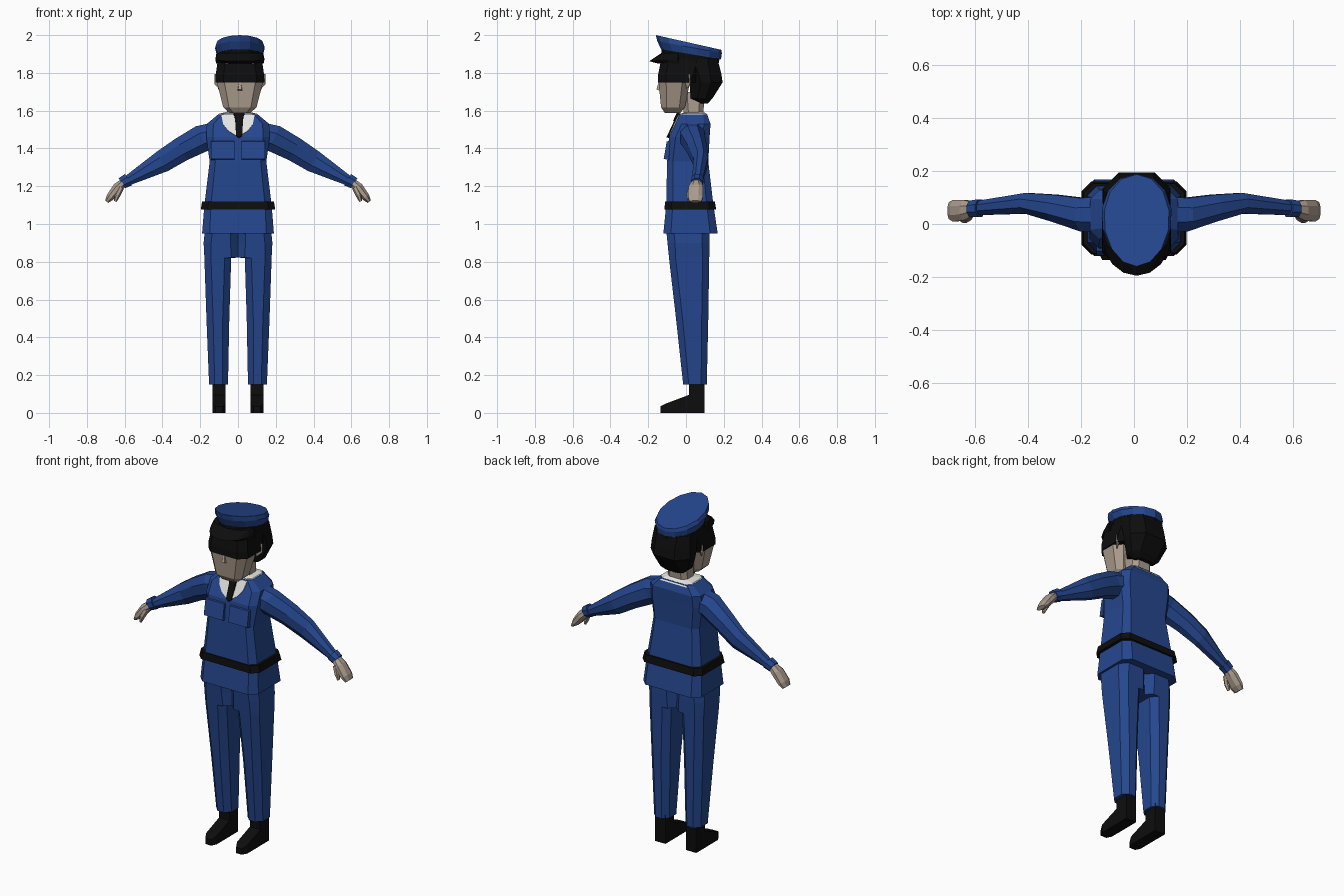
import bpy, bmesh, math
from mathutils import Vector


def material(name, rgb):
    m = bpy.data.materials.new(name)
    m.diffuse_color = (*rgb, 1)
    return m


BLUE = material("uniform_blue", (0.018, 0.062, 0.27))
BLACK = material("black", (0.004, 0.004, 0.004))
SKIN = material("skin", (0.41, 0.33, 0.265))
WHITE = material("shirt_white", (0.78, 0.78, 0.76))


def finish(name, bm, mat):
    bmesh.ops.recalc_face_normals(bm, faces=bm.faces)
    me = bpy.data.meshes.new(name)
    bm.to_mesh(me)
    bm.free()
    me.materials.append(mat)
    ob = bpy.data.objects.new(name, me)
    bpy.context.collection.objects.link(ob)
    return ob


def loft(name, rings, mat, side=1):
    """Skin a list of equal-length point rings and cap both ends."""
    bm = bmesh.new()
    vs = [[bm.verts.new((p[0] * side, p[1], p[2])) for p in r] for r in rings]
    n = len(vs[0])
    for a, b in zip(vs, vs[1:]):
        for i in range(n):
            j = (i + 1) % n
            bm.faces.new((a[i], a[j], b[j], b[i]))
    bm.faces.new(vs[0])
    bm.faces.new(vs[-1])
    return finish(name, bm, mat)


def hull(name, pts, mat, side=1):
    bm = bmesh.new()
    for p in pts:
        bm.verts.new((p[0] * side, p[1], p[2]))
    res = bmesh.ops.convex_hull(bm, input=bm.verts)
    junk = {v for v in res["geom_interior"] if isinstance(v, bmesh.types.BMVert)}
    bmesh.ops.delete(bm, geom=list(junk), context='VERTS')
    bmesh.ops.dissolve_limit(bm, angle_limit=0.02, verts=bm.verts, edges=bm.edges)
    return finish(name, bm, mat)


def box_ring(z, x0, x1, y0, y1, c):
    """Rectangle with chamfered corners at height z."""
    return [(x0 + c, y0, z), (x1 - c, y0, z), (x1, y0 + c, z), (x1, y1 - c, z),
            (x1 - c, y1, z), (x0 + c, y1, z), (x0, y1 - c, z), (x0, y0 + c, z)]


def body_ring(z, hw, y0, y1, c, cx=0.0):
    return box_ring(z, cx - hw, cx + hw, y0, y1, c)


def oval_ring(rx, y0, y1, z0, z1, n=14, cx=0.01):
    """Tilted oval: height z0 at the front y0, z1 at the back y1."""
    out = []
    for i in range(n):
        a = 2 * math.pi * i / n
        t = 0.5 - 0.5 * math.cos(a)
        out.append((cx + rx * math.sin(a) * (0.93 + 0.1 * t), y0 + (y1 - y0) * t, z0 + (z1 - z0) * t))
    return out


def limb_ring(x, y, z, h, w, slope, n=8):
    """Ring across a limb that drops outward at the given angle."""
    a = math.radians(slope)
    up = Vector((math.sin(a), 0, math.cos(a)))
    c = Vector((x, y, z))
    return [c + up * h * math.sin(t) + Vector((0, w * math.cos(t), 0))
            for t in (2 * math.pi * (i + 0.5) / n for i in range(n))]


# Jacket and belt
loft("jacket", [body_ring(0.95, 0.19, -0.12, 0.168, 0.04),
                body_ring(1.10, 0.178, -0.105, 0.145, 0.035),
                body_ring(1.33, 0.15, -0.10, 0.118, 0.03),
                body_ring(1.46, 0.168, -0.09, 0.125, 0.035),
                body_ring(1.53, 0.165, -0.0573, 0.13, 0.035),
                body_ring(1.58, 0.105, -0.034, 0.112, 0.02)], BLUE)
loft("belt", [body_ring(1.078, 0.197, -0.115, 0.16, 0.035),
              body_ring(1.12, 0.19, -0.11, 0.152, 0.035)], BLACK)

# Shirt collar ring, neck
loft("collar", [body_ring(1.568, 0.114, -0.036, 0.118, 0.025),
                body_ring(1.584, 0.10, -0.03, 0.108, 0.025),
                body_ring(1.592, 0.066, 0.0, 0.095, 0.02)], WHITE)
loft("neck", [body_ring(1.56, 0.065, -0.01, 0.09, 0.025, 0.005),
              body_ring(1.70, 0.06, -0.02, 0.10, 0.025, 0.01)], SKIN)


def chest_plate(name, outline, lift, mat):
    """Thin plate lying on the sloped upper chest."""
    pts = []
    for x, z in outline:
        y = -0.09 + (z - 1.46) * 0.467
        pts += [(x, y + 0.002, z), (x, y - lift, z + lift * 0.4)]
    return hull(name, pts, mat)


chest_plate("shirt_front", [(-0.088, 1.575), (0.088, 1.575), (-0.078, 1.525), (0.078, 1.525),
                            (-0.05, 1.49), (0.05, 1.49), (0, 1.46)], 0.005, WHITE)
chest_plate("tie", [(-0.015, 1.545), (0.027, 1.545), (-0.01, 1.465), (0.022, 1.465),
                    (0.006, 1.455)], 0.011, BLACK)
chest_plate("tie_knot", [(-0.024, 1.585), (0.034, 1.585), (-0.012, 1.54), (0.024, 1.54)], 0.016, BLACK)

for side, tag in ((1, "right"), (-1, "left")):
    # Breast pocket
    hull(tag + "_pocket", [(x, y, z) for x in (0.018, 0.142)
                           for y, z in ((-0.085, 1.44), (-0.102, 1.437), (-0.118, 1.345), (-0.09, 1.338))],
         BLUE, side)

    # Sleeve and cuff
    loft(tag + "_sleeve", [limb_ring(0.10, 0.035, 1.475, 0.075, 0.075, 22),
                           limb_ring(0.19, 0.035, 1.453, 0.078, 0.068, 27),
                           limb_ring(0.30, 0.060, 1.395, 0.070, 0.055, 29),
                           limb_ring(0.40, 0.078, 1.332, 0.064, 0.042, 30),
                           limb_ring(0.59, 0.060, 1.226, 0.028, 0.029, 32)], BLUE, side)
    loft(tag + "_cuff", [limb_ring(0.58, 0.060, 1.235, 0.038, 0.036, 32),
                         limb_ring(0.615, 0.057, 1.216, 0.034, 0.033, 32)], BLUE, side)

    # Hand and thumb
    loft(tag + "_hand", [limb_ring(0.60, 0.056, 1.226, 0.022, 0.026, 40),
                         limb_ring(0.637, 0.052, 1.192, 0.029, 0.042, 48),
                         limb_ring(0.677, 0.050, 1.142, 0.023, 0.044, 52),
                         limb_ring(0.695, 0.050, 1.118, 0.011, 0.034, 55)], SKIN, side)
    loft(tag + "_thumb", [limb_ring(0.618, 0.030, 1.195, 0.016, 0.016, 55, 6),
                          limb_ring(0.638, 0.016, 1.155, 0.016, 0.014, 60, 6),
                          limb_ring(0.650, 0.016, 1.120, 0.008, 0.009, 60, 6)], SKIN, side)

    # Trouser leg
    loft(tag + "_trouser", [box_ring(0.97, 0.0, 0.175, -0.105, 0.125, 0.04),
                            box_ring(0.90, 0.0, 0.182, -0.098, 0.125, 0.04),
                            box_ring(0.822, 0.0, 0.178, -0.09, 0.123, 0.035),
                            box_ring(0.82, 0.036, 0.178, -0.09, 0.123, 0.035),
                            box_ring(0.50, 0.046, 0.167, -0.053, 0.118, 0.035),
                            box_ring(0.15, 0.053, 0.153, -0.015, 0.11, 0.03)], BLUE, side)

    # Shoe: ankle shaft and sloped toe
    hull(tag + "_ankle", [(x, y, z) for x in (0.067, 0.135) for y in (0.015, 0.097) for z in (0, 0.17)],
         BLACK, side)
    hull(tag + "_toe", [(x, y, z) for x in (0.067, 0.135)
                        for y, z in ((0.05, 0), (0.05, 0.095), (0.015, 0.095), (-0.105, 0.05), (-0.105, 0))]
         + [(x, -0.135, z) for x in (0.082, 0.12) for z in (0, 0.035)], BLACK, side)

    # Ear
    hull(tag + "_ear", [(0.01 * side + x, y, z) for x, y, z in
                        ((0.11, -0.005, 1.79), (0.135, 0.02, 1.795), (0.135, 0.022, 1.74),
                         (0.11, 0.0, 1.715), (0.11, 0.03, 1.77))], SKIN, side)

# Face and nose
loft("face", [body_ring(1.588, 0.055, -0.112, -0.03, 0.02, 0.01),
              body_ring(1.618, 0.088, -0.132, -0.005, 0.03, 0.01),
              body_ring(1.75, 0.122, -0.145, 0.02, 0.04, 0.01),
              body_ring(1.86, 0.115, -0.135, 0.05, 0.04, 0.01)], SKIN)
hull("nose", [(0.01, -0.135, 1.78), (-0.004, -0.135, 1.705), (0.024, -0.135, 1.705),
              (0.0, -0.157, 1.712), (0.02, -0.157, 1.712)], SKIN)

# Hair: fringe around the brow and the fuller back
loft("hair_fringe", [body_ring(1.75, 0.130, -0.149, 0.06, 0.042, 0.01),
                     body_ring(1.79, 0.128, -0.148, 0.08, 0.042, 0.01),
                     body_ring(1.88, 0.115, -0.13, 0.10, 0.04, 0.01)], BLACK)
loft("hair_back", [body_ring(1.638, 0.06, 0.065, 0.115, 0.02, 0.01),
                   body_ring(1.665, 0.095, 0.025, 0.140, 0.035, 0.01),
                   body_ring(1.75, 0.128, 0.018, 0.194, 0.06, 0.01),
                   body_ring(1.80, 0.126, 0.005, 0.186, 0.06, 0.01),
                   body_ring(1.88, 0.115, -0.02, 0.165, 0.05, 0.01)], BLACK)

# Cap: band, brim and tilted crown
loft("cap_band", [oval_ring(0.122, -0.128, 0.172, 1.865, 1.845),
                  oval_ring(0.124, -0.13, 0.178, 1.93, 1.875)], BLACK)
loft("cap_crown", [oval_ring(0.126, -0.132, 0.185, 1.925, 1.872),
                   oval_ring(0.136, -0.152, 0.190, 1.968, 1.905),
                   oval_ring(0.126, -0.160, 0.187, 2.0, 1.922)], BLUE)
brim = []
for i in range(9):
    a = math.pi * i / 8
    c, s = math.cos(a), math.sin(a)
    brim += [(0.01 + 0.130 * c, -0.045 - 0.15 * s, 1.872 - 0.01 * s),
             (0.01 + 0.124 * c, -0.04 - 0.09 * s, 1.905),
             (0.01 + 0.126 * c, -0.04 - 0.11 * s, 1.85)]
hull("cap_brim", brim, BLACK)
